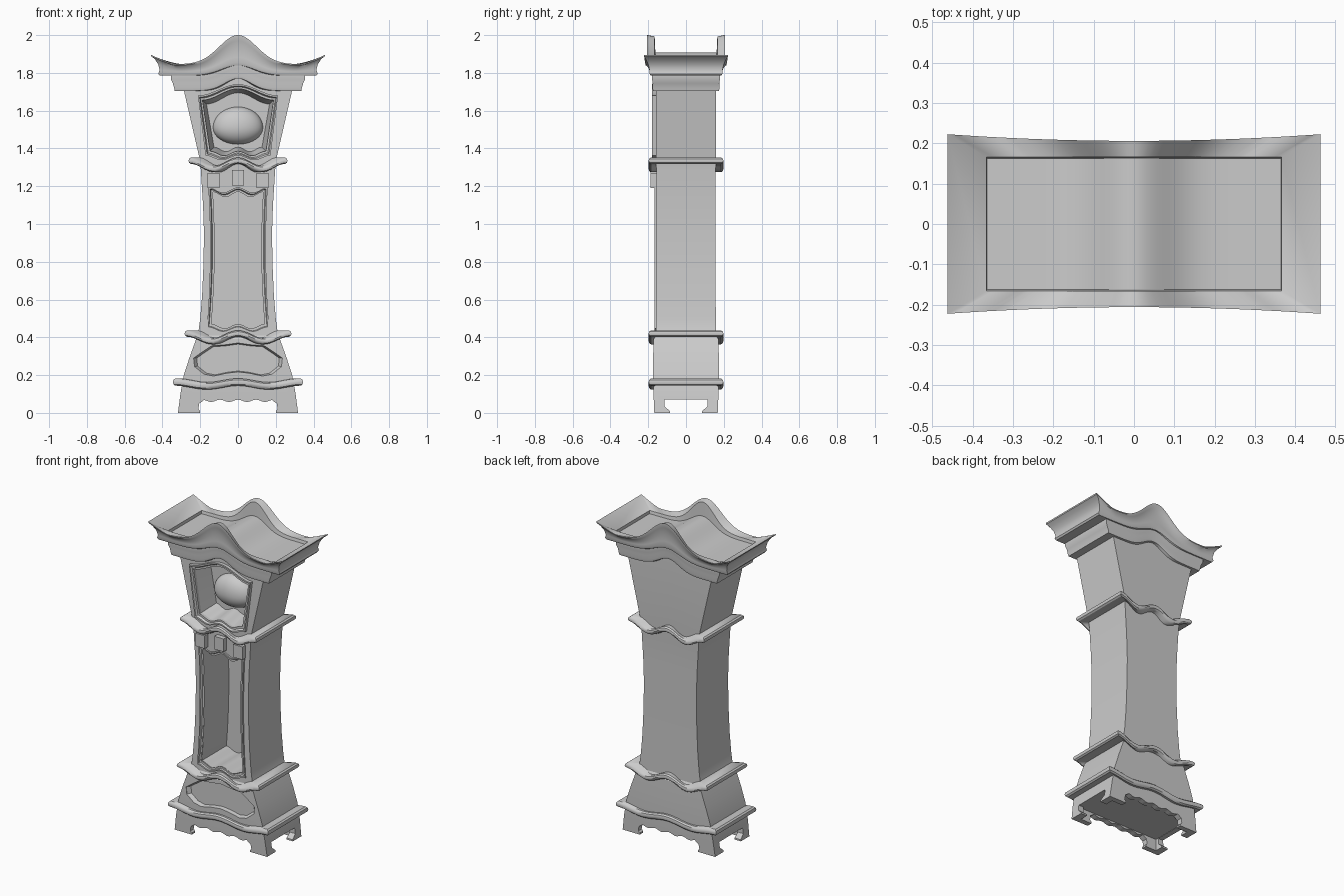
import bpy, bmesh
from math import cos, pi, exp

if "Cube" in bpy.data.objects:
    bpy.data.objects.remove(bpy.data.objects["Cube"])

N = 32  # segments across the width of a wavy ring


def loft(name, rings, caps=(True, True), closed=False, strip_top=False):
    """Skin a list of equal-length point rings."""
    bm = bmesh.new()
    vs = [[bm.verts.new(p) for p in r] for r in rings]
    n = len(rings[0])
    pairs = list(zip(vs, vs[1:])) + ([(vs[-1], vs[0])] if closed else [])
    for a, b in pairs:
        for i in range(n):
            j = (i + 1) % n
            bm.faces.new((a[i], a[j], b[j], b[i]))
    if not closed:
        if caps[0]:
            bm.faces.new(vs[0])
        if strip_top:  # bridge front edge to back edge
            t = vs[-1]
            for i in range(n // 2 - 1):
                bm.faces.new((t[i], t[i + 1], t[n - 2 - i], t[n - 1 - i]))
        elif caps[1]:
            bm.faces.new(vs[-1])
    bmesh.ops.recalc_face_normals(bm, faces=bm.faces)
    me = bpy.data.meshes.new(name)
    bm.to_mesh(me)
    bm.free()
    ob = bpy.data.objects.new(name, me)
    bpy.context.collection.objects.link(ob)
    return ob


def smooth(ob, angle=0.6):
    bpy.ops.object.select_all(action='DESELECT')
    ob.select_set(True)
    bpy.context.view_layer.objects.active = ob
    bpy.ops.object.shade_smooth_by_angle(angle=angle)


def rect(hx, hy, zfun, flare=0.0, n=N):
    """Rectangle ring whose height follows zfun(u), u = -1..1 across x."""
    us = [-1 + 2 * i / n for i in range(n + 1)]
    front = [(u * hx, -hy * (1 + flare * u * u), zfun(u)) for u in us]
    return front + [(x, -y, z) for x, y, z in reversed(front)]


def outline(y, wb, wt, bow, bottom, top, n=20, m=8):
    """Door-shaped ring in the xz plane with wavy bottom and top edges."""
    us = [-1 + 2 * i / n for i in range(n + 1)]
    pts = [(u * wb, y, bottom(u)) for u in us]
    side = []
    for k in range(1, m):
        t = k / m
        side.append((wb + (wt - wb) * t - bow * 4 * t * (1 - t), y,
                     bottom(1) + (top(1) - bottom(1)) * t))
    pts += side + [(-u * wt, y, top(u)) for u in us]
    return pts + [(-x, y, z) for x, y, z in reversed(side)]


def wave(z, a):
    return lambda u: z + a * cos(2 * pi * u)


def arch(z, a):
    return lambda u: z + a * (1 + cos(pi * u)) / 2


def trunk(y, d):
    return outline(y, .165 - d, .157 - d, .013, wave(.435 + d, .012), wave(1.18 - d, .014))


def hood(y, d, e=0.0):
    return outline(y, .172 - d, .212 - d, 0, wave(1.35 + d + e, .012), arch(1.68 - d, .06))


# Case body: waisted rectangular loft
profile = [(.318, .168, 0), (.305, .172, .1), (.287, .174, .2), (.258, .174, .29), (.222, .172, .39),
           (.212, .159, .41), (.2, .158, .5), (.19, .157, .62), (.183, .156, .78), (.18, .156, .95),
           (.185, .156, 1.1), (.197, .157, 1.29), (.202, .16, 1.34), (.285, .16, 1.7), (.293, .158, 1.77)]
body = loft("case_body", [rect(x, y, lambda u, z=z: z, n=2) for x, y, z in profile])

# Cutters: door recesses, base panel, foot openings
def panel(y, s):
    half = [(0, .085), (.07, .075), (.14, .07), (.2, .03), (.235, .005), (.23, -.04), (.18, -.08),
            (.13, -.09), (.06, -.075), (0, -.068)]
    pts = half + [(-x, z) for x, z in reversed(half[1:-1])]
    return [(x * s, y, .285 + z * s) for x, z in pts]


edge = [(.2, -.05), (.2, .01), (.21, .02), (.205, .05), (.19, .06)]
scallop = [(.19 - .38 * i / 36, .064 + .006 * cos(8 * pi * i / 36)) for i in range(1, 36)]
front_gap = edge + scallop + [(-x, z) for x, z in reversed(edge)]
side_half = [(.085, -.05), (.085, .01), (.115, .035), (.115, .07)]
side_gap = side_half + [(-y, z) for y, z in reversed(side_half)]
cutters = [
    loft("trunk_cut", [trunk(-.4, .022), trunk(.09, .022)]),
    loft("hood_cut", [hood(-.4, .022), hood(-.16, .022), hood(-.03, .045)]),
    loft("panel_cut", [panel(-.3, 1), panel(-.172, 1), panel(-.15, .93)]),
    loft("front_foot_cut", [[(x, y, z) for x, z in front_gap] for y in (-.5, .5)]),
    loft("side_foot_cut", [[(x, y, z) for y, z in side_gap] for x in (-.5, .5)]),
    loft("under_cut", [rect(.275, .135, lambda u, z=z: z, n=2) for z in (-.1, .072)]),
]
for c in cutters:
    c.hide_render = True
    mod = body.modifiers.new(c.name, 'BOOLEAN')
    mod.operation = 'DIFFERENCE'
    mod.solver = 'EXACT'
    mod.object = c
    bpy.context.view_layer.objects.active = body
    bpy.ops.object.modifier_apply(modifier=mod.name)
    bpy.data.objects.remove(c)
smooth(body, 0.4)

# Raised door frames on trunk and hood
for name, f, y0, y1 in (("trunk_frame", trunk, -.15, -.166), ("hood_frame", hood, -.15, -.18)):
    smooth(loft(name, [f(y0, 0), f(y1, 0), f(y1, .008), f(y1 + .012, .014), f(y1 + .012, .024),
                       f(y0, .024)], closed=True))

# Wavy mouldings wrapping the case
for name, hx, z, a, t, inner in (("base_moulding", .345, .153, .01, .019, .06),
                                 ("waist_moulding", .283, .4, .02, .017, .08),
                                 ("neck_moulding", .262, 1.313, .022, .017, .075)):
    cross = [(inner, -t), (.012, -t), (.003, -t * .6), (0, 0), (.003, t * .6), (.012, t), (inner, t)]
    rings = [rect(hx - d, .198 - min(d, .05), wave(z + dz, a)) for d, dz in cross]
    smooth(loft(name, rings, closed=True))


# Cornice and roof with upswept corners and a central crest
def roof_ring(hx, hy, z, crest, tip):
    def height(u):
        return z + crest * exp(-(u / .3) ** 2) + tip * max(0, (abs(u) - .72) / .28) ** 1.2
    return rect(hx, hy, height, tip * 1.6, n=48)


cornice = [(.27, .15, 1.705, .065, 0), (.335, .174, 1.705, .065, 0), (.338, .178, 1.72, .065, 0),
           (.345, .176, 1.745, .062, 0), (.355, .18, 1.765, .06, 0), (.355, .18, 1.79, .06, 0)]
smooth(loft("cornice", [roof_ring(*s) for s in cornice], caps=(False, False)))
roof = [(.33, .17, 1.785, .055, 0), (.415, .188, 1.785, .055, 0), (.422, .193, 1.795, .06, 0),
        (.415, .191, 1.808, .075, .006), (.422, .193, 1.822, .105, .022),
        (.44, .2, 1.835, .135, .038), (.46, .206, 1.84, .15, .048), (.462, .206, 1.846, .155, .05),
        (.366, .166, 1.843, .15, 0), (.364, .162, 1.825, .083, 0)]
smooth(loft("roof", [roof_ring(*s) for s in roof], caps=(False, True), strip_top=True))

# Small blocks below the neck moulding
for i, (x, z) in enumerate(((-.13, 1.23), (0, 1.245), (.13, 1.23))):
    bpy.ops.mesh.primitive_cube_add(size=1, location=(x, -.165, z))
    block = bpy.context.object
    block.name = f"neck_block_{i + 1}"
    block.scale = (.064, .044, .08)

# Domed egg-shaped dial
bpy.ops.mesh.primitive_uv_sphere_add(segments=40, ring_count=20, radius=1)
dial = bpy.context.object
dial.name = "dial"
for v in dial.data.vertices:
    v.co.x *= .132
    v.co.y = v.co.y * .075 - .03
    v.co.z = 1.51 + v.co.z * (.11 if v.co.z > 0 else .088)
smooth(dial)
